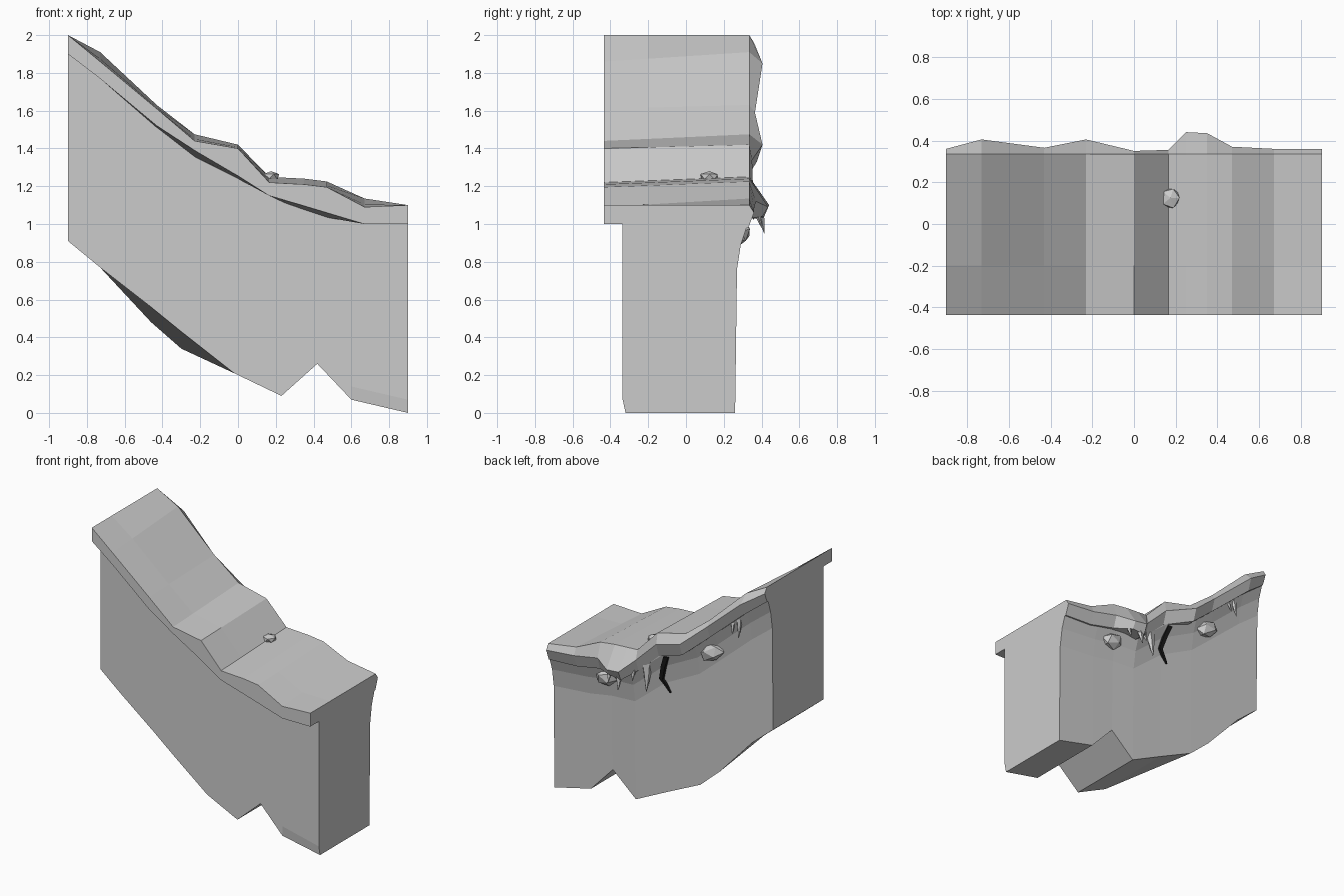
import bpy, bmesh, math, random
from mathutils import Vector, Matrix

if "Cube" in bpy.data.objects:
    bpy.data.objects.remove(bpy.data.objects["Cube"])

random.seed(4)


def finish(name, bm, mat=None):
    bmesh.ops.recalc_face_normals(bm, faces=bm.faces)
    me = bpy.data.meshes.new(name)
    bm.to_mesh(me)
    bm.free()
    ob = bpy.data.objects.new(name, me)
    bpy.context.collection.objects.link(ob)
    if mat:
        me.materials.append(mat)
    return ob


def loft(name, rings, mat=None):
    """Skin a list of equal-length point rings and cap both ends."""
    bm = bmesh.new()
    vs = [[bm.verts.new(p) for p in r] for r in rings]
    n = len(vs[0])
    for a, b in zip(vs, vs[1:]):
        for i in range(n):
            j = (i + 1) % n
            bm.faces.new((a[i], a[j], b[j], b[i]))
    bm.faces.new(vs[0])
    bm.faces.new(vs[-1])
    return finish(name, bm, mat)


# Snow cap stations: x, front top, front bottom, inner bottom, crest, back y, back z, lip z
CAP = [
    (-.90, 2.00, 1.90, 1.90, 2.00, .36, 1.96, 1.89),
    (-.73, 1.86, 1.77, 1.77, 1.91, .405, 1.85, 1.76),
    (-.43, 1.61, 1.52, 1.51, 1.63, .365, 1.59, 1.50),
    (-.23, 1.44, 1.39, 1.355, 1.475, .405, 1.42, 1.33),
    (.00, 1.40, 1.255, 1.24, 1.42, .35, 1.34, 1.24),
    (.165, 1.22, 1.15, 1.15, 1.25, .355, 1.18, 1.09),
    (.25, 1.215, 1.125, 1.11, 1.245, .44, 1.10, 1.03),
    (.35, 1.21, 1.096, 1.075, 1.24, .435, 1.09, 1.04),
    (.47, 1.195, 1.06, 1.035, 1.225, .37, 1.12, 1.03),
    (.67, 1.09, 1.00, 1.00, 1.135, .36, 1.08, .99),
    (.90, 1.10, 1.00, 1.00, 1.10, .36, 1.06, .98),
]


def cap_at(x, col):
    for a, b in zip(CAP, CAP[1:]):
        if x <= b[0]:
            t = (x - a[0]) / (b[0] - a[0])
            return a[col] + t * (b[col] - a[col])
    return CAP[-1][col]


# Overhanging top slab
loft("top_slab", [[(x, -.435, f), (x, -.2, f * .7 + c * .3), (x, .335, c), (x, yb, zb),
                   (x, yb - .03, lip), (x, .26, lip), (x, -.33, u), (x, -.435, fb)]
                  for x, f, fb, u, c, yb, zb, lip in CAP])

# Wall body: x, bottom front z, bottom back z
WALL = [(-.90, .91, .91), (-.73, .77, .77), (-.46, .56, .48), (-.30, .43, .34),
        (-.02, .21, .21), (.23, .09, .09), (.42, .26, .26), (.60, .07, .07), (.90, 0, 0)]
rings = []
for x, zf, zr in WALL:
    top, lip = cap_at(x, 3) + .03, cap_at(x, 7)
    front = -.32 if x > .8 else -.335
    rings.append([(x, front, zf), (x, -.335, zf + .07), (x, -.335, top), (x, .32, lip + .03),
                  (x, .32, lip), (x, .29, lip - .09), (x, .27, lip - .22), (x, .26, zr)])
loft("wall_body", rings)


# Faceted stones
def stone(name, loc, size, tilt):
    bm = bmesh.new()
    bmesh.ops.create_icosphere(bm, subdivisions=1, radius=1)
    for v in bm.verts:
        v.co *= random.uniform(.88, 1.05)
    m = (Matrix.Translation(loc) @ Matrix.Rotation(tilt, 4, 'Y')
         @ Matrix.Diagonal((*size, 1)))
    bmesh.ops.transform(bm, matrix=m, verts=bm.verts)
    finish(name, bm)


stone("top_pebble", (.175, .125, 1.25), (.05, .055, .032), 0)
stone("upper_back_stone", (-.42, .29, 1.37), (.105, .055, .065), .55)
stone("lower_back_stone", (.45, .29, .955), (.095, .055, .065), .3)


# Hanging tapered spikes under the back lip
def spike(name, x, y, top, tip, r, bend=.015):
    rings = []
    for t, s in ((0, 1), (.45, .6), (.8, .28), (1, .04)):
        z = top + (tip - top) * t
        rings.append([(x + bend * (1 - t) ** 2 + r * s * math.cos(a),
                       y - .03 * (1 - t) + .8 * r * s * math.sin(a), z)
                      for a in (i * math.tau / 5 for i in range(5))])
    loft(name, rings)


for i, s in enumerate([(.10, .325, 1.17, .95, .045), (.27, .415, 1.09, .95, .035),
                       (.36, .40, 1.08, .98, .028), (.19, .36, 1.13, 1.02, .03),
                       (-.66, .325, 1.73, 1.55, .03), (-.61, .33, 1.68, 1.57, .024)]):
    spike(f"hanging_spike_{i + 1}", *s)

# Dark crack on the back face
dark = bpy.data.materials.new("crack_dark")
dark.diffuse_color = (.01, .01, .01, 1)
dark.use_nodes = True
dark.node_tree.nodes["Principled BSDF"].inputs["Base Color"].default_value = dark.diffuse_color
path = [(-.06, .315, 1.25, .018), (-.03, .305, 1.17, .016), (.0, .285, 1.06, .014),
        (-.03, .275, 1.02, .012), (-.065, .27, .97, .004)]
loft("back_crack", [[(x - w, y - .03, z), (x + w, y - .03, z), (x + w, y + .012, z), (x - w, y + .012, z)]
                    for x, y, z, w in path], dark)
